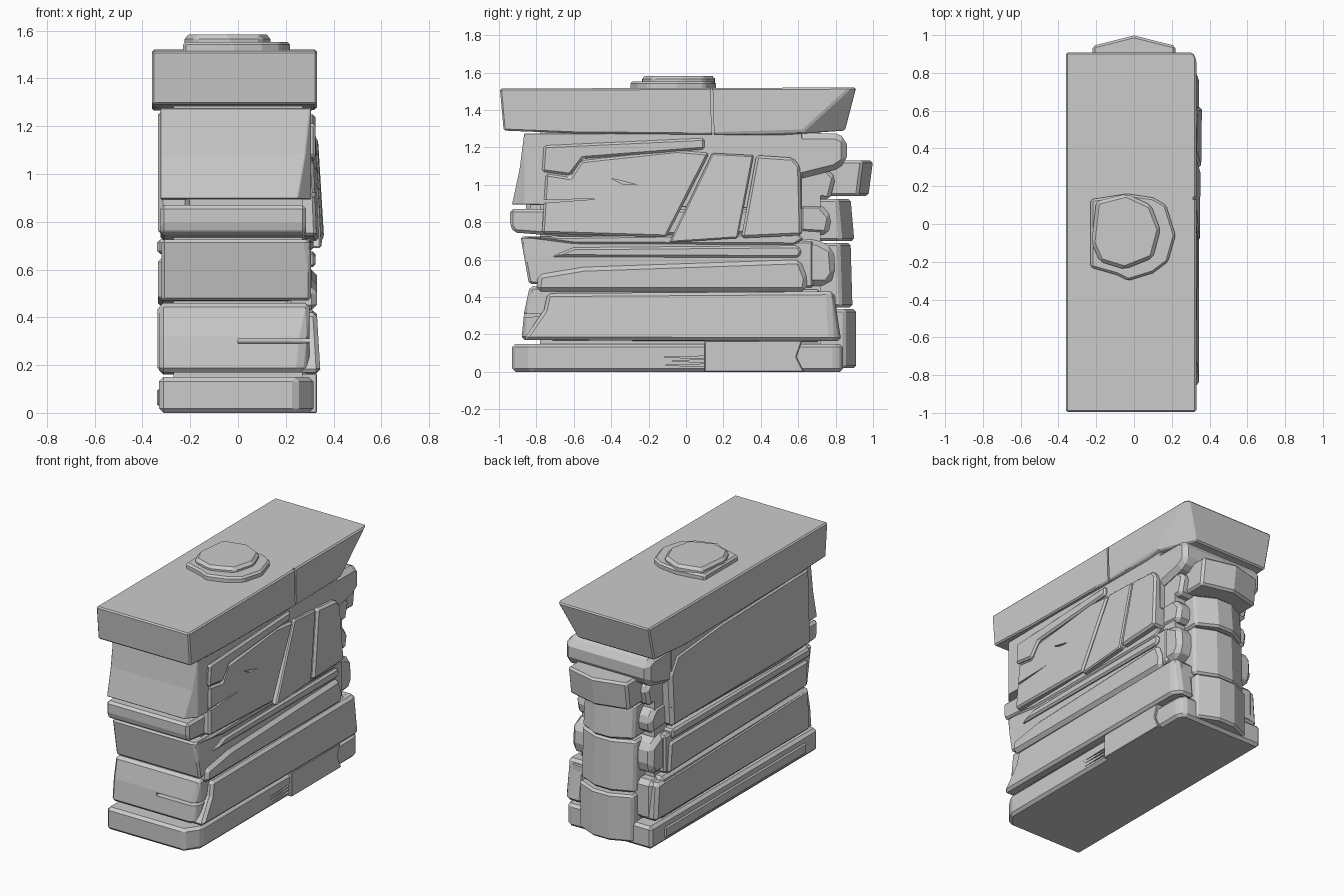
import bpy, bmesh
from mathutils import Vector


def block(name, pts, a, b, bevel=0.02, axis='x', lean=(0, 0), cuts=()):
    """Extrude a profile (yz along x, or xy along z) from a to b, chip corners, bevel.
    lean shears the b end: x by (y, z) for axis x, or offsets (x, y) for axis z."""
    bm = bmesh.new()
    rings = []
    for end, t in ((0, a), (1, b)):
        ring = []
        for p, q in pts:
            if axis == 'x':
                co = (t + end * (lean[0] * p + lean[1] * (q - pts[0][1])), p, q)
            else:
                co = (p + end * lean[0], q + end * lean[1], t)
            ring.append(bm.verts.new(co))
        rings.append(ring)
    n = len(pts)
    for r in rings:
        bm.faces.new(r)
    for i in range(n):
        j = (i + 1) % n
        bm.faces.new((rings[0][i], rings[0][j], rings[1][j], rings[1][i]))
    for co, no in cuts:
        res = bmesh.ops.bisect_plane(bm, geom=bm.verts[:] + bm.edges[:] + bm.faces[:],
                                     plane_co=Vector(co), plane_no=Vector(no), clear_outer=True)
        edges = [e for e in res['geom_cut'] if isinstance(e, bmesh.types.BMEdge)]
        if edges:
            bmesh.ops.contextual_create(bm, geom=edges)
    bmesh.ops.recalc_face_normals(bm, faces=bm.faces[:])
    me = bpy.data.meshes.new(name)
    bm.to_mesh(me)
    bm.free()
    ob = bpy.data.objects.new(name, me)
    bpy.context.collection.objects.link(ob)
    if bevel:
        m = ob.modifiers.new('bevel', 'BEVEL')
        m.width = bevel
        m.segments = 1
        m.limit_method = 'ANGLE'
        m.angle_limit = 0.5
    return ob


def crack(target, pts, a, b):
    """Cut a narrow groove with a profile in the yz plane."""
    c = block('crack_cutter', pts, a, b, 0)
    c.hide_render = True
    c.hide_viewport = False
    c.display_type = 'WIRE'
    m = target.modifiers.new('crack', 'BOOLEAN')
    m.operation = 'DIFFERENCE'
    m.solver = 'EXACT'
    m.object = c


def rect(y0, y1, z0, z1):
    return [(y0, z0), (y1, z0), (y1, z1), (y0, z1)]


# Core behind all the stones
block('core', rect(-0.78, 0.72, 0.1, 1.3), -0.27, 0.27, 0)

# Base slab with chipped front corner, and its patch
base = block('base_slab', rect(-0.93, 0.84, 0, 0.15), -0.33, 0.315, 0.018,
             cuts=[((0.315, -0.83, 0), (1, -0.7, 0)), ((0.315, 0.8, 0), (1, 0.8, 0))])
block('base_patch', [(0.1, 0), (0.63, 0), (0.59, 0.08), (0.62, 0.165), (0.1, 0.165)],
      0.2, 0.33, 0.004)
for z in (0.035, 0.058, 0.078):
    crack(base, [(-0.12, z), (0.12, z - 0.007), (0.12, z + 0.007)], 0.3, 0.4)

# Full-width courses, visible at the front
low = block('low_course', [(-0.88, 0.17), (0.72, 0.16), (0.72, 0.44), (-0.835, 0.46), (-0.865, 0.32)],
            -0.33, 0.3, 0.02, cuts=[((0.3, -0.84, 0.3), (1, -1, 0))])
block('middle_course', [(-0.84, 0.47), (0.68, 0.45), (0.68, 0.7), (-0.885, 0.725)],
      -0.32, 0.305, 0.012, cuts=[((0.305, -0.86, 0.6), (1, -0.8, 0))])
block('thin_course', [(-0.92, 0.745), (-0.6, 0.72), (0.6, 0.74), (0.6, 0.87), (-0.94, 0.87), (-0.94, 0.78)],
      -0.325, 0.285, 0.016)
block('upper_course', [(-0.93, 0.895), (0.62, 0.87), (0.62, 1.28), (-0.865, 1.275), (-0.89, 1.08)],
      -0.325, 0.305, 0.025, cuts=[((0.305, -0.86, 1.1), (1, -0.8, 0))])

# Right side facing stones
block('right_low_stone', [(-0.87, 0.17), (0.83, 0.165), (0.79, 0.43), (-0.74, 0.42), (-0.76, 0.33)],
      0.2, 0.345, 0.025, lean=(0, -0.06), cuts=[((0.34, 0.78, 0.2), (1, 0.8, 0.1))])
block('right_middle_stone', [(-0.8, 0.43), (0.64, 0.43), (0.65, 0.5), (0.61, 0.6), (-0.55, 0.56), (-0.79, 0.52)],
      0.2, 0.33, 0.022)
block('right_thin_stone', [(-0.72, 0.615), (0.6, 0.61), (0.62, 0.64), (0.6, 0.675), (-0.6, 0.665)],
      0.2, 0.325, 0.012)
block('right_sliver', [(-0.87, 0.72), (-0.6, 0.685), (0.58, 0.68), (0.63, 0.71), (0.6, 0.74)],
      0.2, 0.315, 0.01)

# Large right slab, split by two slanting cracks
slab = block('right_slab_front', [(-0.77, 0.74), (-0.105, 0.72), (0.125, 1.17), (-0.05, 1.185), (-0.56, 1.13),
                                  (-0.62, 1.04), (-0.75, 1.06)], 0.2, 0.34, 0.012, lean=(0.015, -0.04))
block('right_slab_middle', [(-0.09, 0.69), (0.277, 0.715), (0.362, 1.158), (0.14, 1.17)],
      0.2, 0.35, 0.008, lean=(0.015, -0.06))
block('right_slab_rear', [(0.295, 0.715), (0.62, 0.73), (0.61, 1.1), (0.57, 1.145), (0.376, 1.158)],
      0.2, 0.352, 0.014, lean=(0.015, -0.06))
block('right_top_stone', [(-0.77, 1.07), (-0.62, 1.05), (-0.55, 1.14), (0.1, 1.19), (0.1, 1.25), (-0.76, 1.21)],
      0.2, 0.325, 0.012)
crack(slab, [(-0.26, 1.0), (-0.4, 1.035), (-0.34, 1.005)], 0.31, 0.4)
crack(slab, [(-0.8, 0.9), (-0.46, 0.925), (-0.8, 0.92)], 0.31, 0.4)
crack(low, [(-0.95, 0.285), (-0.6, 0.31), (-0.95, 0.31)], 0.0, 0.4)

# Left side facing panels
block('left_upper_panel', [(-0.86, 0.74), (0.62, 0.74), (0.64, 1.1), (0.57, 1.21), (0.1, 1.25), (-0.84, 1.27)],
      -0.2, -0.335, 0.022)
block('left_thin_panel', rect(-0.84, 0.62, 0.665, 0.725), -0.2, -0.338, 0.012)
block('left_middle_panel', [(-0.82, 0.47), (0.66, 0.44), (0.64, 0.65), (-0.83, 0.65)],
      -0.2, -0.335, 0.018)
block('left_low_panel', [(-0.85, 0.17), (0.8, 0.17), (0.78, 0.42), (-0.83, 0.455)],
      -0.2, -0.337, 0.02)
block('left_base_strip', rect(-0.8, 0.7, 0.03, 0.1), -0.2, -0.34, 0.008)

# Rear column of peaked corner stones: half width, side y, peak y, z range, lean
for i, (w, s, p, z0, z1, lean) in enumerate([
        (0.2, 0.85, 0.91, 0.02, 0.335, 0), (0.2, 0.83, 0.89, 0.345, 0.69, -0.01),
        (0.19, 0.83, 0.9, 0.7, 0.925, -0.02), (0.22, 0.9, 0.975, 0.94, 1.13, 0.025)]):
    block('rear_column_stone_%d' % (i + 1),
          [(-w, 0.6), (w, 0.6), (w, s), (w * 0.3, p), (-w * 0.3, p), (-w, s)] if i < 3 else
          [(-w, 0.6), (w, 0.6), (w, s + 0.02), (0, p), (-w, s + 0.02)],
          z0, z1, 0.014, 'z', (0, lean))

# Rear rubble either side of the column
for side, tag in ((1, 'right'), (-1, 'left')):
    block('rear_low_' + tag, rect(0.55, 0.8, 0.165, 0.43), 0.1 * side, 0.31 * side, 0.03)
    block('rear_middle_' + tag, [(0.55, 0.46), (0.76, 0.46), (0.8, 0.52), (0.79, 0.66), (0.7, 0.71), (0.55, 0.7)],
          0.1 * side, 0.3 * side, 0.03)
    block('rear_small_' + tag, [(0.6, 0.74), (0.76, 0.73), (0.78, 0.83), (0.72, 0.9), (0.6, 0.9)],
          0.1 * side, 0.28 * side, 0.025)
    block('rear_wedge_' + tag, [(0.55, 0.93), (0.77, 0.92), (0.8, 1.04), (0.72, 1.12), (0.55, 1.1)],
          0.1 * side, 0.27 * side, 0.02)
block('rear_top_stone', [(0.1, 1.18), (0.6, 1.03), (0.8, 1.08), (0.86, 1.12), (0.86, 1.25), (0.8, 1.275), (0.1, 1.28)],
      -0.32, 0.305, 0.03)

# Cap stone with chipped corners and a crack
cap = block('cap_stone', [(-0.975, 1.29), (-0.6, 1.275), (0.5, 1.265), (0.85, 1.29), (0.91, 1.52), (-0.995, 1.515)],
            -0.36, 0.33, 0.018,
            cuts=[((0.33, 0.6, 1.265), (0.9, 0.5, -0.55)), ((0.32, 0.2, 1.265), (0.7, 0.02, -0.7))])
crack(cap, [(0.14, 1.2), (0.152, 1.2), (0.14, 1.6), (0.128, 1.6)], 0.312, 0.4)

# Two-step boss on the cap
block('boss_lower', [(-0.23, 0.13), (-0.04, 0.16), (0.1, 0.14), (0.17, 0.1), (0.22, -0.06), (0.18, -0.2),
                     (0.1, -0.26), (-0.03, -0.3), (-0.09, -0.27), (-0.23, -0.23)],
      1.48, 1.553, 0.012, 'z')
block('boss_upper', [(-0.2, 0.12), (-0.04, 0.16), (0.09, 0.1), (0.14, -0.03), (0.1, -0.18),
                     (-0.05, -0.24), (-0.18, -0.2), (-0.225, -0.1)],
      1.5, 1.583, 0.018, 'z')
